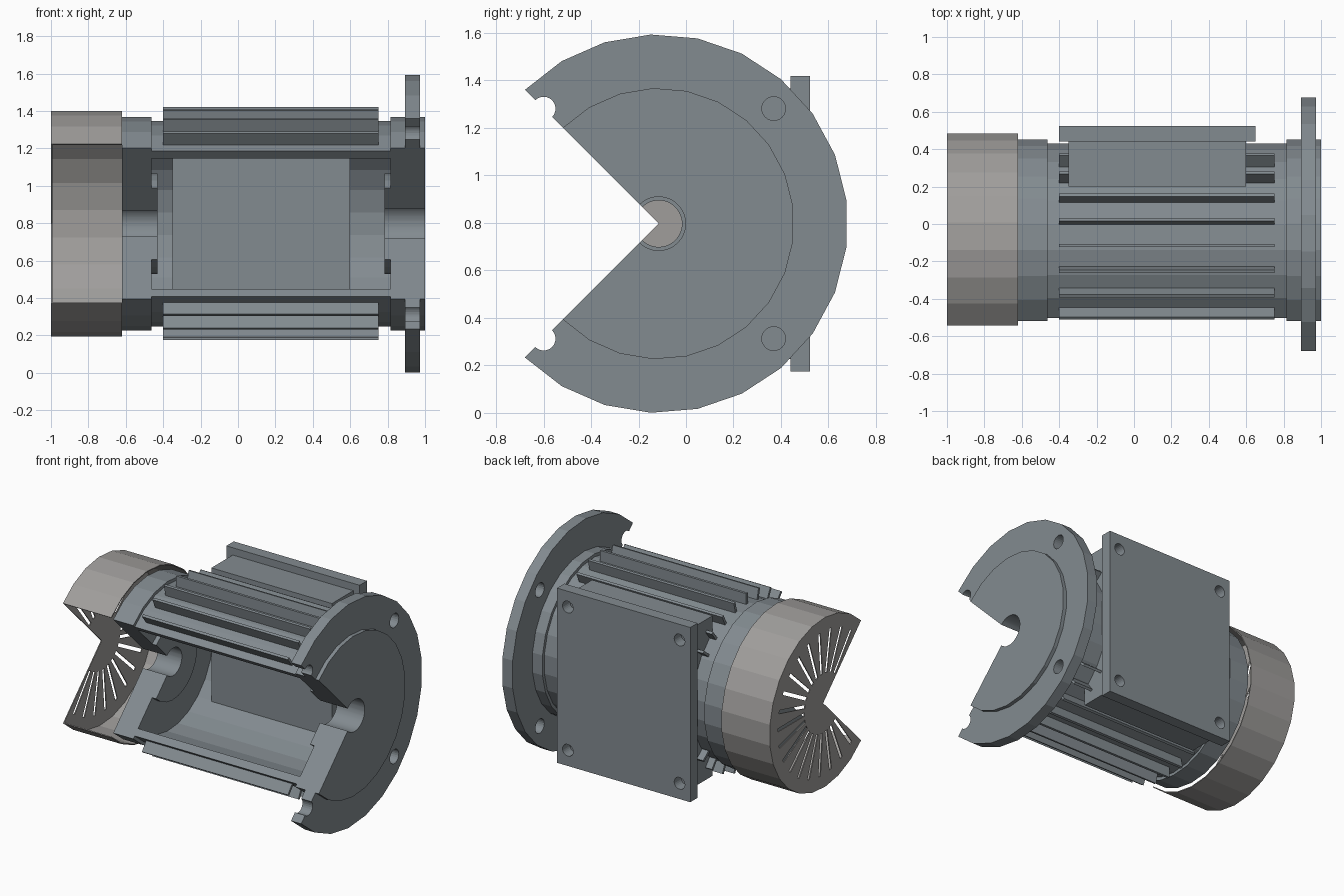
import bpy, bmesh
from math import radians, cos, sin, pi
from mathutils import Matrix, Vector

if "Cube" in bpy.data.objects:
    bpy.data.objects.remove(bpy.data.objects["Cube"])

CY, CZ = -0.115, 0.797         # motor axis runs along x through this point
SWEEP, SEGS = radians(270), 19  # quarter cut away towards the front


def material(name, colour):
    m = bpy.data.materials.new(name)
    m.diffuse_color = (*colour, 1)
    m.use_nodes = True
    m.node_tree.nodes["Principled BSDF"].inputs["Base Color"].default_value = m.diffuse_color
    return m


body_mat = material("body_grey", (0.226, 0.258, 0.28))
cover_mat = material("cover_grey", (0.35, 0.34, 0.33))


def radial(x, r, a):
    """Point at angle a from +y around the motor axis."""
    return Vector((x, CY + r * cos(a), CZ + r * sin(a)))


def finish(name, bm, mat=body_mat):
    bmesh.ops.remove_doubles(bm, verts=bm.verts, dist=1e-5)
    bmesh.ops.recalc_face_normals(bm, faces=bm.faces)
    me = bpy.data.meshes.new(name)
    bm.to_mesh(me)
    bm.free()
    ob = bpy.data.objects.new(name, me)
    bpy.context.collection.objects.link(ob)
    me.materials.append(mat)
    return ob


def revolve(name, profile, mat=body_mat):
    """Sweep a closed (x, r) profile through 270 degrees and cap both ends."""
    bm = bmesh.new()
    rings = [[bm.verts.new(radial(x, r, -SWEEP / 2 + SWEEP * i / SEGS)) for x, r in profile]
             for i in range(SEGS + 1)]
    n = len(profile)
    for a, b in zip(rings, rings[1:]):
        for j in range(n):
            k = (j + 1) % n
            bm.faces.new((a[j], a[k], b[k], b[j]))
    bm.faces.new(rings[0])
    bm.faces.new(rings[-1])
    return finish(name, bm, mat)


def add_box(bm, size, matrix):
    bmesh.ops.create_cube(bm, size=1, matrix=matrix @ Matrix.Diagonal((*size, 1)))


def block(name, x0, x1, y0, y1, z0, z1):
    bm = bmesh.new()
    add_box(bm, (x1 - x0, y1 - y0, z1 - z0),
            Matrix.Translation(((x0 + x1) / 2, (y0 + y1) / 2, (z0 + z1) / 2)))
    return finish(name, bm)


def add_rod(bm, centre, r, length, axis, sides=24):
    rot = Matrix.Rotation(pi / 2, 4, 'Y' if axis == 'x' else 'X')
    bmesh.ops.create_cone(bm, cap_ends=True, segments=sides, radius1=r, radius2=r,
                          depth=length, matrix=Matrix.Translation(centre) @ rot)


def cut(ob, bm):
    cutter = finish("cutter", bm, ob.data.materials[0])
    cutter.hide_render = True
    mod = ob.modifiers.new("cut", 'BOOLEAN')
    mod.operation, mod.solver, mod.object = 'DIFFERENCE', 'EXACT', cutter
    bpy.context.view_layer.objects.active = ob
    bpy.ops.object.modifier_apply(modifier=mod.name)
    bpy.data.objects.remove(cutter)


def end_bell(name, outer, seat, boss, bore):
    """Solid end shield with an inner bearing boss and a round shaft bore."""
    ob = revolve(name, [(outer, 0.04), (outer, 0.571), (seat, 0.571), (seat, 0.27),
                        (boss, 0.27), (boss, 0.04)])
    bm = bmesh.new()
    add_rod(bm, ((outer + boss) / 2, CY, CZ), bore, 0.5, 'x', 48)
    cut(ob, bm)
    ob.select_set(True)
    bpy.ops.object.shade_smooth_by_angle(angle=radians(10))
    ob.select_set(False)


# Stator tube
revolve("stator_tube", [(-0.462, 0.495), (-0.462, 0.549), (0.815, 0.549), (0.815, 0.495)])

# End bells
end_bell("rear_bell", -0.62, -0.462, -0.43, 0.098)
end_bell("front_bell", 1.0, 0.815, 0.782, 0.113)

# Mounting flange with four bolt holes, two of them split by the cutaway
flange = revolve("mounting_flange", [(0.893, 0.5), (0.893, 0.797), (0.973, 0.797), (0.973, 0.5)])
bm = bmesh.new()
for k in range(4):
    add_rod(bm, radial(0.933, 0.685, radians(45 + 90 * k)), 0.05, 0.2, 'x')
cut(flange, bm)

# Cooling fins, none behind the terminal lid
bm = bmesh.new()
for k in range(-10, 11):
    if abs(k) < 3:
        continue
    a = k * SWEEP / 21
    add_box(bm, (1.15, 0.09, 0.018),
            Matrix.Translation(radial(0.175, 0.578, a)) @ Matrix.Rotation(a, 4, 'X'))
finish("cooling_fins", bm)

# Terminal box and its lid with screw holes
block("terminal_box", -0.35, 0.60, 0.20, 0.445, CZ - 0.57, CZ + 0.57)
lid = block("terminal_lid", -0.40, 0.65, 0.44, 0.523, CZ - 0.622, CZ + 0.622)
bm = bmesh.new()
for sx in (-1, 1):
    for sz in (-1, 1):
        add_rod(bm, (0.125 + sx * 0.44, 0.485, CZ + sz * 0.51), 0.042, 0.2, 'y')
cut(lid, bm)

# Thin fan cover with radial vent slots
cover = revolve("fan_cover", [(-1, 0), (-1, 0.604), (-0.62, 0.604), (-0.62, 0.597),
                              (-0.993, 0.597), (-0.993, 0)], cover_mat)
bm = bmesh.new()
for k in range(SEGS):
    a = (k - SEGS // 2) * SWEEP / SEGS
    add_box(bm, (0.1, 0.3, 0.024),
            Matrix.Translation(radial(-1, 0.36, a)) @ Matrix.Rotation(a, 4, 'X'))
cut(cover, bm)
